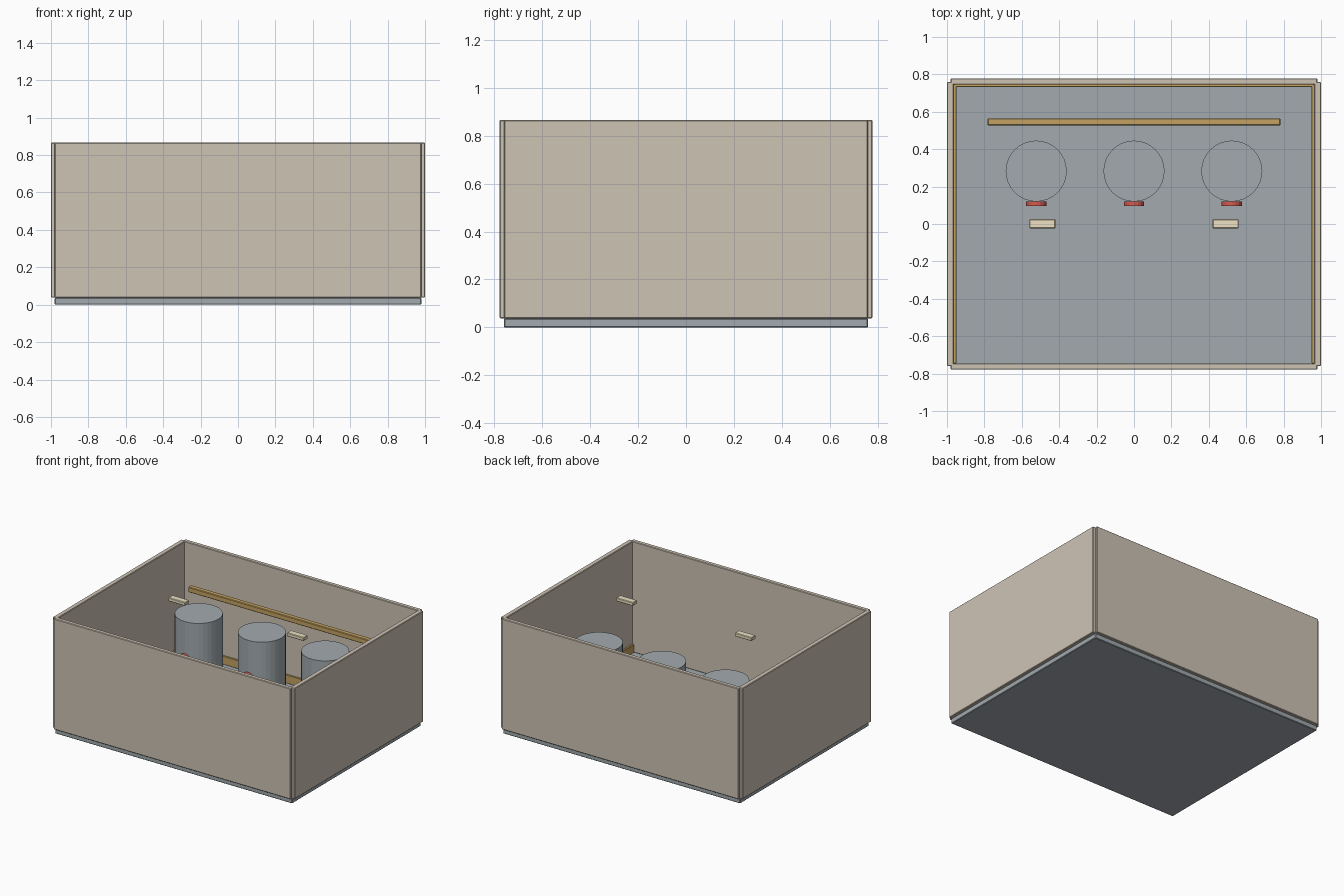
import bpy
from math import pi

if "Cube" in bpy.data.objects:
    bpy.data.objects.remove(bpy.data.objects["Cube"])


def material(name, rgb):
    m = bpy.data.materials.new(name)
    m.diffuse_color = (*rgb, 1)
    m.use_nodes = True
    m.node_tree.nodes["Principled BSDF"].inputs["Base Color"].default_value = m.diffuse_color
    return m


PLASTER = material("plaster", (0.62, 0.55, 0.46))
STEEL = material("steel", (0.36, 0.40, 0.43))
BROWN = material("brown", (0.55, 0.36, 0.12))
RED = material("red", (0.65, 0.10, 0.08))
CREAM = material("cream", (0.85, 0.76, 0.55))


def finish(name, mat, bevel):
    ob = bpy.context.object
    ob.name = name
    ob.data.materials.append(mat)
    if bevel:
        mod = ob.modifiers.new("edge", 'BEVEL')
        mod.width = bevel
        mod.segments = 1
    return ob


def box(name, x, y, z, mat, bevel=0.004):
    """Box from (min, max) ranges on each axis."""
    bpy.ops.mesh.primitive_cube_add(size=1, location=[sum(r) / 2 for r in (x, y, z)])
    bpy.context.object.scale = [r[1] - r[0] for r in (x, y, z)]
    bpy.ops.object.transform_apply(location=False, rotation=False)
    return finish(name, mat, bevel)


def cylinder(name, radius, depth, loc, mat, sides, rot=(0, 0, 0)):
    bpy.ops.mesh.primitive_cylinder_add(vertices=sides, radius=radius, depth=depth,
                                        location=loc, rotation=rot)
    return finish(name, mat, 0)


FLOOR, TOP = 0.038, 0.866

# Floor slab
box("floor", (-0.98, 0.98), (-0.76, 0.76), (0, FLOOR), STEEL)

# Walls, overlapping at the corners
box("front_wall", (-0.98, 0.98), (-0.778, -0.745), (FLOOR, TOP), PLASTER)
box("back_wall", (-0.98, 0.98), (0.745, 0.778), (FLOOR, TOP), PLASTER)
box("left_wall", (-1.0, -0.963), (-0.76, 0.76), (FLOOR, TOP), PLASTER)
box("right_wall", (0.963, 1.0), (-0.76, 0.76), (FLOOR, TOP), PLASTER)

# Skirting on three walls
box("back_skirting", (-0.963, 0.963), (0.733, 0.749), (FLOOR, 0.10), BROWN, 0.002)
box("left_skirting", (-0.965, -0.95), (-0.745, 0.745), (FLOOR, 0.10), BROWN, 0.002)
box("right_skirting", (0.95, 0.965), (-0.745, 0.745), (FLOOR, 0.10), BROWN, 0.002)

# Overhead rail behind the tanks
box("rail", (-0.783, 0.783), (0.527, 0.565), (0.618, 0.657), BROWN)

# Tanks with round valve discs on their fronts
for side, x in (("left", -0.523), ("middle", 0), ("right", 0.523)):
    cylinder(side + "_tank", 0.163, 0.622 - FLOOR, (x, 0.283, (0.622 + FLOOR) / 2), STEEL, 32)
    cylinder(side + "_valve", 0.054, 0.025, (x, 0.108, 0.33), RED, 16, (pi / 2, 0, 0))

# Ceiling lamps
for side, x in (("left", -0.49), ("right", 0.49)):
    box(side + "_lamp", (x - 0.07, x + 0.07), (-0.024, 0.026), (0.82, 0.847), CREAM)
